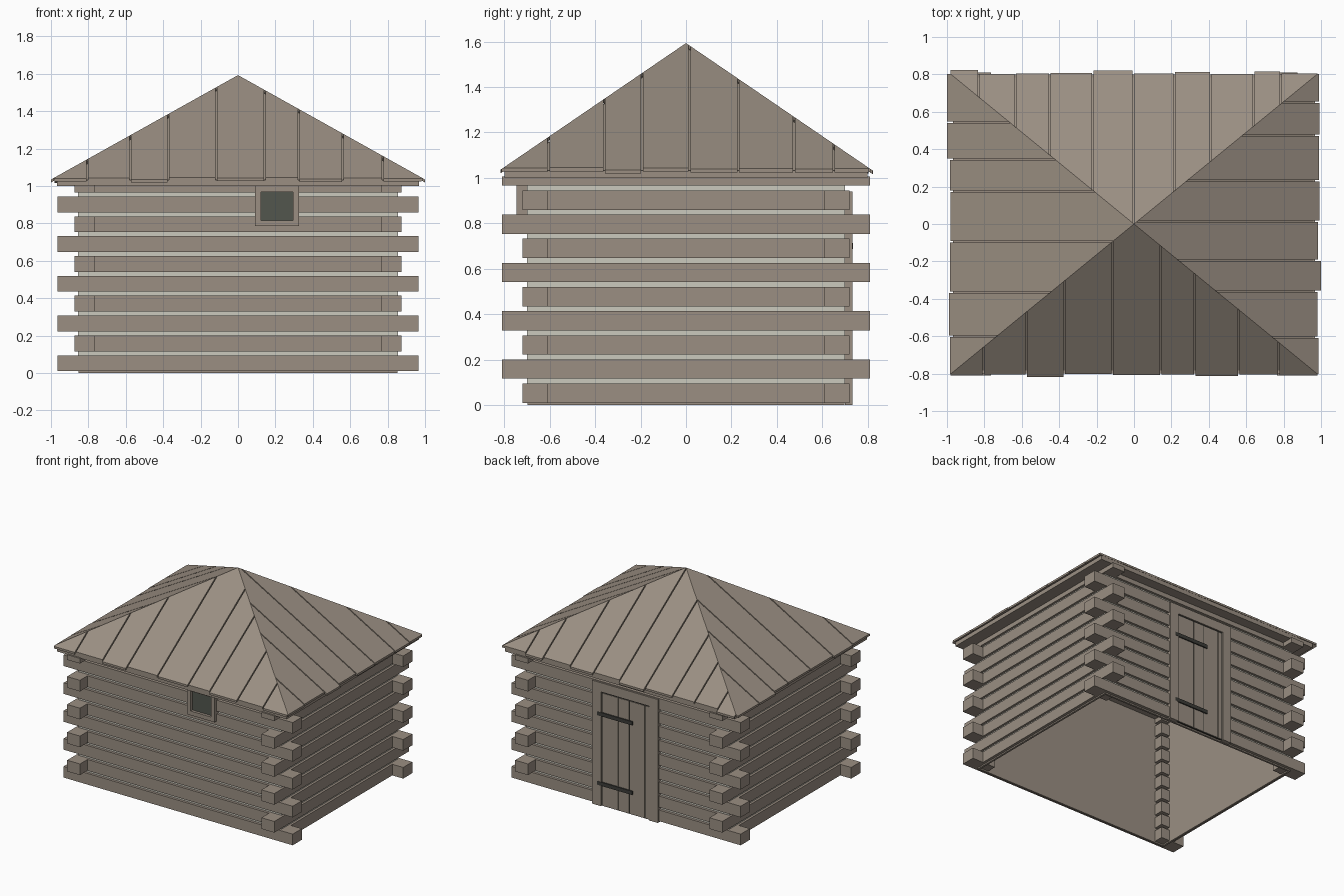
import bpy, bmesh, math

if "Cube" in bpy.data.objects:
    bpy.data.objects.remove(bpy.data.objects["Cube"])


def material(name, rgb):
    m = bpy.data.materials.new(name)
    m.diffuse_color = (*rgb, 1)
    m.use_nodes = True
    m.node_tree.nodes["Principled BSDF"].inputs["Base Color"].default_value = m.diffuse_color
    return m


WOOD = material("weathered_wood", (0.325, 0.274, 0.224))
CHINK = material("pale_chinking", (0.60, 0.585, 0.51))
DARK = material("dark_glass", (0.084, 0.093, 0.076))
IRON = material("dark_iron", (0.045, 0.045, 0.04))


def finish(name, bm, mat):
    bmesh.ops.recalc_face_normals(bm, faces=bm.faces)
    me = bpy.data.meshes.new(name)
    bm.to_mesh(me)
    bm.free()
    me.materials.append(mat)
    ob = bpy.data.objects.new(name, me)
    bpy.context.collection.objects.link(ob)
    return ob


def add_box(bm, x0, x1, y0, y1, z0, z1):
    vs = bmesh.ops.create_cube(bm, size=1)["verts"]
    for v in vs:
        v.co = ((x0 + x1) / 2 + v.co.x * (x1 - x0),
                (y0 + y1) / 2 + v.co.y * (y1 - y0),
                (z0 + z1) / 2 + v.co.z * (z1 - z0))


def boxes(name, mat, items):
    bm = bmesh.new()
    for b in items:
        add_box(bm, *b)
    finish(name, bm, mat)


def ring(x, y, t, z0, z1):
    """Four thin walls with outer half sizes x and y."""
    return [(-x, x, -y, -y + t, z0, z1), (-x, x, y - t, y, z0, z1),
            (-x, -x + t, -y + t, y - t, z0, z1), (x - t, x, -y + t, y - t, z0, z1)]


# Wall core: pale filler outside, wooden lining inside
boxes("chinking", CHINK, ring(0.855, 0.70, 0.008, 0.015, 1.0))
boxes("wall_lining", WOOD, ring(0.852, 0.697, 0.015, 0.0, 1.005))

# Log courses, with corner ends alternating in direction
IX, OX, LX = 0.765, 0.873, 0.965
IY, OY, LY = 0.61, 0.72, 0.81
front, sides, ends = [], [], []
for i in range(10):
    z0 = 0.01 + 0.1062 * i
    z1 = min(z0 + 0.085, 1.005)
    for s in (-1, 1):
        front.append((-IX, IX, *sorted((s * 0.69, s * OY)), z0, z1))
        sides.append((*sorted((s * 0.845, s * OX)), -IY, IY, z0, z1))
        for t in (-1, 1):
            ex, ey = (LX, OY) if i % 2 == 0 else (OX, LY)
            ends.append((*sorted((s * IX, s * ex)), *sorted((t * IY, t * ey)), z0, z1))
boxes("front_back_logs", WOOD, front)
boxes("side_logs", WOOD, sides)
boxes("corner_log_ends", WOOD, ends)

# Flat plate under the eaves
boxes("eave_plate", WOOD, [(-0.968, 0.968, -0.798, 0.798, 1.0, 1.032)])

# Window on the front
wx0, wx1, wz0, wz1, fw = 0.09, 0.325, 0.785, 1.0, 0.032
boxes("window_frame", WOOD, [
    (wx0, wx0 + fw, -0.745, -0.70, wz0, wz1), (wx1 - fw, wx1, -0.745, -0.70, wz0, wz1),
    (wx0 + fw, wx1 - fw, -0.745, -0.70, wz0, wz0 + fw),
    (wx0 + fw, wx1 - fw, -0.745, -0.70, wz1 - fw, wz1)])
boxes("window_glass", DARK, [(wx0 + fw, wx1 - fw, -0.724, -0.716, wz0 + fw, wz1 - fw)])

# Plank door on the back
boxes("door_frame", WOOD, [
    (-0.275, -0.20, 0.70, 0.732, 0, 0.94), (0.205, 0.28, 0.70, 0.732, 0, 0.94),
    (-0.20, 0.205, 0.70, 0.732, 0.87, 0.94)])
boxes("door_gaps", IRON, [(-0.20, 0.205, 0.715, 0.721, 0.0, 0.87)])
edges = [0.198, 0.06, -0.035, -0.165, -0.2]
boxes("door_planks", WOOD, [(b + 0.006, a, 0.715, 0.725, 0.004, 0.86)
                            for a, b in zip(edges, edges[1:])])
boxes("door_hinges", IRON, [(-0.06, 0.235, 0.72, 0.734, z - 0.014, z + 0.014)
                            for z in (0.17, 0.70)])

# Pyramid roof
APEX, EAVE, HX, HY = 1.593, 1.045, 0.982, 0.803


def roof_point(side, u, d):
    """u runs along the eave, d is the distance out from the centre."""
    half = HY if side in ("front", "back") else HX
    z = APEX - (APEX - EAVE) * d / half
    return {"front": (u, -d, z), "back": (u, d, z),
            "right": (d, u, z), "left": (-d, u, z)}[side]


def roof_slope(side, cuts, extra):
    w, depth = (HX, HY) if side in ("front", "back") else (HY, HX)
    stops = [-w] + sorted(cuts) + [w]
    bm = bmesh.new()
    for i, (a, b) in enumerate(zip(stops, stops[1:])):
        a += 0.004 if i else 0
        b -= 0.004 if i < len(stops) - 2 else 0
        out = depth + extra[i % len(extra)]
        # Plank outline follows the eave and is clipped by the hips
        us = [b] + ([0] if a < 0 < b else []) + [a]
        pts = [(a, out), (b, out)] + [(u, depth * abs(u) / w) for u in us]
        top = [bm.verts.new(roof_point(side, u, d)) for u, d in pts]
        low = [bm.verts.new((v.co.x, v.co.y, v.co.z - 0.016)) for v in top]
        bm.faces.new(top)
        bm.faces.new(low[::-1])
        for k in range(len(top)):
            j = (k + 1) % len(top)
            bm.faces.new((top[k], low[k], low[j], top[j]))
    finish(side + "_roof_planks", bm, WOOD)


roof_slope("front", [-0.805, -0.575, -0.372, -0.115, 0.143, 0.325, 0.56, 0.775],
           [0.008, 0.002, 0.014, 0.0, 0.004, 0.001, 0.01, 0.002, 0.008])
roof_slope("back", [-0.83, -0.635, -0.45, -0.22, -0.005, 0.215, 0.41, 0.64, 0.785],
           [0.02, 0.0, 0.001, 0.005, 0.018, 0.001, 0.009, 0.0, 0.012, 0.001])
roof_slope("right", [-0.605, -0.36, -0.193, 0.015, 0.23, 0.475, 0.65],
           [0.004, 0.0, 0.018, 0.002, 0.01, 0.008, 0.01, 0.008])
roof_slope("left", [-0.60, -0.365, -0.095, 0.175, 0.345, 0.545],
           [0.002, 0.008, 0.001, 0.0, 0.002, 0.018, 0.018])

# Solid deck just below the planks
bm = bmesh.new()
base = [bm.verts.new((x * 0.965, y * 0.79, 1.028))
        for x, y in ((-1, -1), (1, -1), (1, 1), (-1, 1))]
tip = bm.verts.new((0, 0, APEX - 0.018))
bm.faces.new(base[::-1])
for k in range(4):
    bm.faces.new((base[k], base[(k + 1) % 4], tip))
finish("roof_deck", bm, WOOD)
